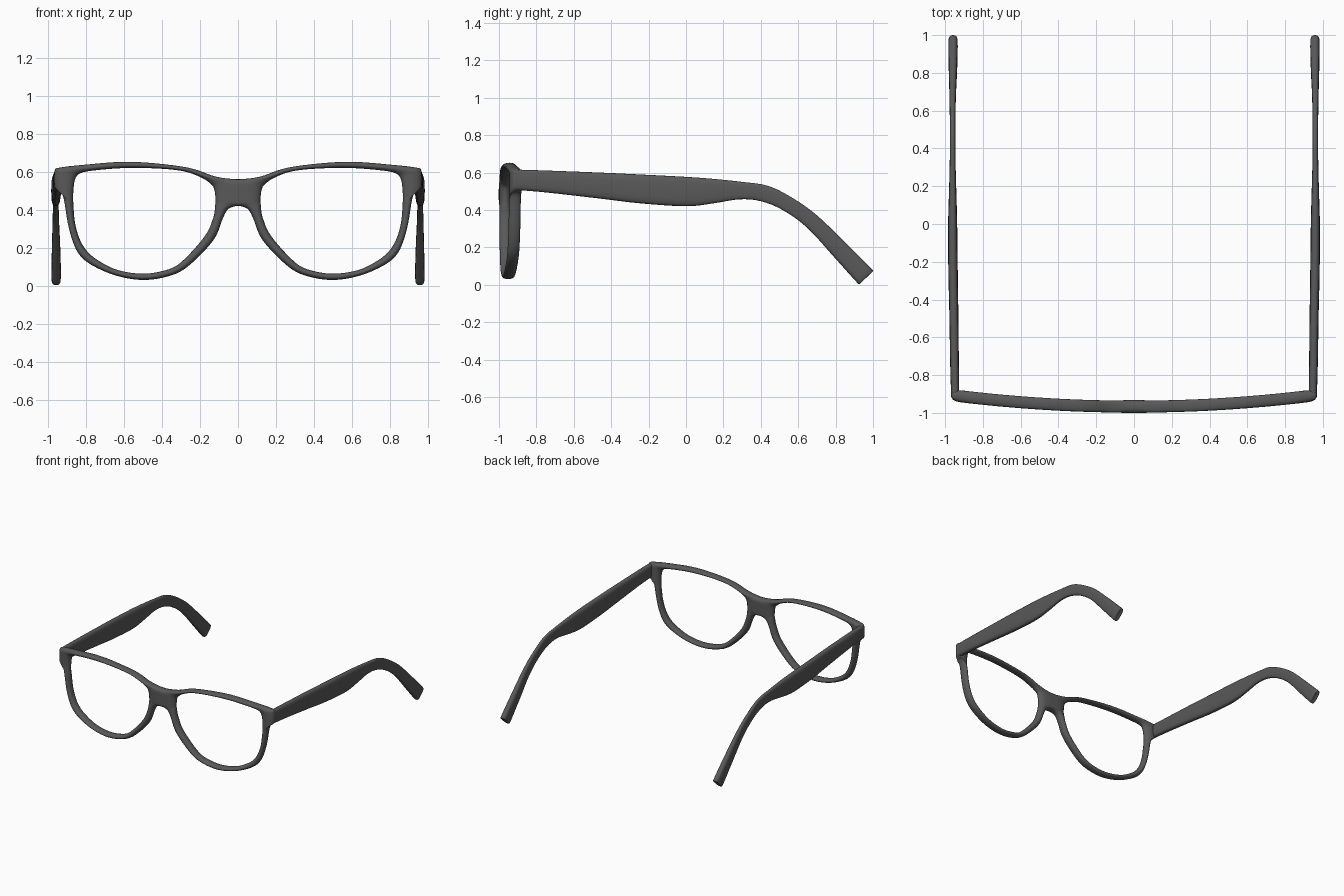
import bpy, bmesh
from math import cos, sin, pi, copysign

if "Cube" in bpy.data.objects:
    bpy.data.objects.remove(bpy.data.objects["Cube"])

dark = bpy.data.materials.new("dark_plastic")
dark.diffuse_color = (.1, .1, .1, 1)
dark.use_nodes = True
dark.node_tree.nodes["Principled BSDF"].inputs["Base Color"].default_value = dark.diffuse_color


def catmull(p, t):
    # Smooth interpolation between the middle two of four points
    return [0.5 * (2 * b + (c - a) * t + (2 * a - 5 * b + 4 * c - d) * t * t
                   + (3 * b - a - 3 * c + d) * t ** 3) for a, b, c, d in zip(*p)]


def make_object(name, bm):
    bmesh.ops.recalc_face_normals(bm, faces=bm.faces)
    me = bpy.data.meshes.new(name)
    bm.to_mesh(me)
    bm.free()
    me.materials.append(dark)
    ob = bpy.data.objects.new(name, me)
    bpy.context.collection.objects.link(ob)
    m = ob.modifiers.new("Mirror", 'MIRROR')
    m.merge_threshold = 0.0005
    return ob


def smooth(ob, angle):
    bpy.ops.object.select_all(action='DESELECT')
    ob.select_set(True)
    bpy.context.view_layer.objects.active = ob
    bpy.ops.object.convert(target='MESH')
    bpy.ops.object.shade_smooth_by_angle(angle=angle)


# Front frame: paired outer and lens-opening outlines (x, z) of one half
outer = [(0, .562), (.12, .575), (.27, .624), (.56, .653), (.80, .638), (.94, .622),
         (.966, .605), (.968, .53), (.955, .505), (.922, .475), (.897, .33), (.868, .225),
         (.832, .158), (.77, .108), (.65, .055), (.51, .03), (.38, .046), (.27, .096),
         (.13, .238), (.08, .355), (.05, .405), (0, .42)]
inner = [(.137, .525), (.20, .573), (.32, .609), (.56, .621), (.76, .607), (.835, .59),
         (.86, .555), (.868, .49), (.868, .44), (.866, .40), (.857, .32), (.832, .24),
         (.792, .178), (.735, .132), (.64, .084), (.51, .063), (.39, .079), (.30, .123),
         (.175, .26), (.133, .35), (.122, .40), (.122, .44)]
n, sub = len(outer), 4
padded = [(-outer[1][0], outer[1][1])] + outer + [(-outer[-2][0], outer[-2][1])]
bm = bmesh.new()
rows = []
for i in range(n):
    for k in range(sub):
        t = k / sub
        if i < n - 1:
            o = catmull(padded[i:i + 4], t)
        else:
            o = [0, outer[-1][1] * (1 - t) + outer[0][1] * t]
        q = catmull([inner[(i + j) % n] for j in (-1, 0, 1, 2)], t)
        # widen slightly to balance the shrinkage of the subdivision
        w = [.045 * (a - b) for a, b in zip(o, q)]
        if o[0] > .001:
            o = [o[0] + w[0], o[1] + w[1]]
            q = [q[0] - w[0], q[1] - w[1]]
        rows.append([bm.verts.new((x, -.967 + .06 * (x / .96) ** 2, z)) for x, z in (o, q)])
for a, b in zip(rows, rows[1:] + rows[:1]):
    bm.faces.new((a[0], b[0], b[1], a[1]))
frame = make_object("front_frame", bm)
m = frame.modifiers.new("Thickness", 'SOLIDIFY')
m.thickness, m.offset = .069, 0
m = frame.modifiers.new("Rounding", 'SUBSURF')
m.levels = m.render_levels = 2
smooth(frame, 1.2)

# Temples: sections as (top y, top z, bottom y, bottom z, inner x, outer x)
sections = [(-.91, .616, -.91, .507, .925, .968), (-.75, .611, -.75, .494, .927, .973),
            (-.46, .600, -.46, .461, .930, .978), (-.25, .590, -.25, .436, .933, .983),
            (0, .577, 0, .420, .936, .984), (.16, .565, .15, .436, .940, .980),
            (.31, .549, .285, .457, .944, .976), (.435, .530, .40, .447, .945, .975),
            (.55, .476, .52, .398, .945, .975), (.69, .380, .65, .303, .943, .977),
            (.85, .228, .79, .150, .936, .981), (.98, .098, .905, .022, .933, .983),
            (1.0, .074, .925, .003, .936, .980), (.99, .067, .935, .012, .946, .970)]
padded = [sections[0]] + sections + [sections[-1]]
dense = []
for i in range(len(sections) - 1):
    steps = 4 if i < len(sections) - 3 else 2
    dense += [catmull(padded[i:i + 4], k / steps) for k in range(steps)]
dense.append(sections[-1])
bm = bmesh.new()
rings = []
for ty, tz, by, bz, x0, x1 in dense:
    ring = []
    for k in range(20):
        a = 2 * pi * k / 20
        u, v = [copysign(abs(w) ** 0.65, w) for w in (cos(a), sin(a))]
        ring.append(bm.verts.new(((x0 + x1) / 2 + u * (x1 - x0) / 2,
                                  (ty + by) / 2 + v * (ty - by) / 2,
                                  (tz + bz) / 2 + v * (tz - bz) / 2)))
    rings.append(ring)
for a, b in zip(rings, rings[1:]):
    for k in range(20):
        j = (k + 1) % 20
        bm.faces.new((a[k], a[j], b[j], b[k]))
bm.faces.new(rings[0])
bm.faces.new(rings[-1])
smooth(make_object("temples", bm), 1.2)
